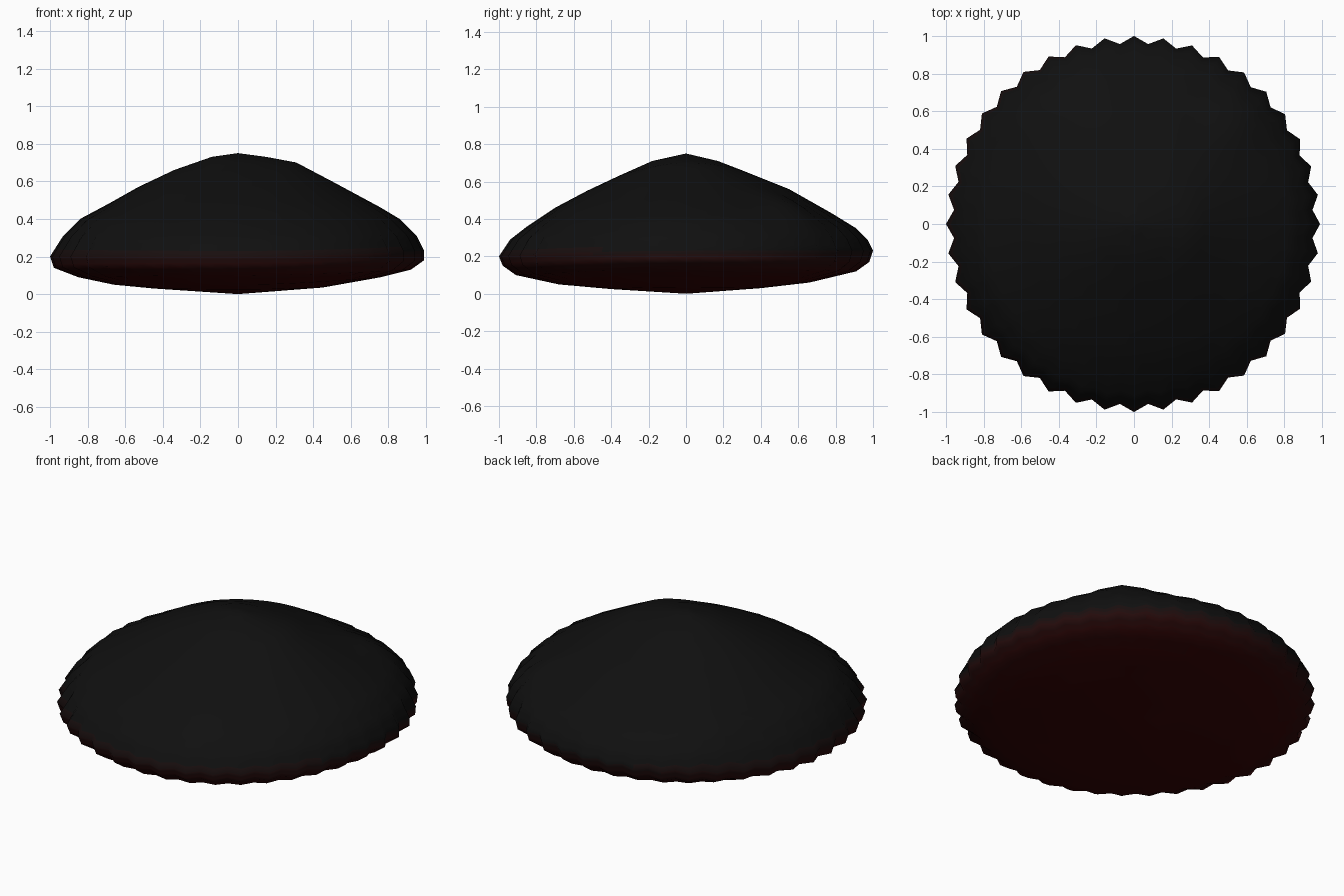
import bpy, bmesh, math

if "Cube" in bpy.data.objects:
    bpy.data.objects.remove(bpy.data.objects["Cube"])

# Cross-section (radius, height) from apex to base, in four directions
PROFILES = [
    [(0, .75), (.15, .73), (.31, .70), (.5, .60), (.76, .46), (.86, .40), (.95, .31),
     (.99, .23), (.99, .18), (.92, .13), (.76, .09), (.45, .035), (0, 0)],   # +x
    [(0, .75), (.17, .71), (.3, .66), (.55, .56), (.78, .43), (.91, .35), (.97, .29),
     (1, .23), (.98, .17), (.91, .12), (.66, .06), (.4, .03), (0, 0)],       # +y
    [(0, .75), (.14, .73), (.34, .66), (.53, .57), (.69, .48), (.84, .40), (.93, .31),
     (1, .20), (.98, .14), (.85, .09), (.66, .05), (.45, .03), (0, 0)],      # -x
    [(0, .75), (.18, .71), (.36, .63), (.53, .55), (.7, .46), (.85, .36), (.94, .29),
     (1, .20), (.98, .15), (.91, .10), (.68, .05), (.4, .025), (0, 0)],      # -y
]
LUMPS = [(.55, .55, .04, .16), (-.58, .58, .025, .16)]   # x, y, height, width
TEETH, STEPS, BANDS = 40, 3, 8
SEGS = TEETH * 2


def profile_point(seg, t):
    """Blend the neighbouring profiles at angle step seg, profile position t."""
    q = seg / SEGS * 4
    a, b = PROFILES[int(q) % 4], PROFILES[(int(q) + 1) % 4]
    w = (1 - math.cos((q % 1) * math.pi)) / 2
    i = min(int(t), 11)
    f = t - i
    def along(p, k):
        return p[i][k] * (1 - f) + p[i + 1][k] * f
    return [along(a, k) * (1 - w) + along(b, k) * w for k in (0, 1)]


def shell_vertex(seg, t):
    r, z = profile_point(seg, t)
    if seg % 2:
        r *= 1 - .04 * min(1, r) ** 5       # pleated rim
    ang = 2 * math.pi * seg / SEGS
    x, y = r * math.cos(ang), r * math.sin(ang)
    if t < 7:
        for lx, ly, h, w in LUMPS:
            z += h * math.exp(-((x - lx) ** 2 + (y - ly) ** 2) / w ** 2)
    return x, y, z


# Closed, pleated cap
bm = bmesh.new()
top = bm.verts.new((0, 0, .75))
base = bm.verts.new((0, 0, 0))
rings = [[bm.verts.new(shell_vertex(s, k / STEPS)) for s in range(SEGS)]
         for k in range(1, 12 * STEPS)]
for s in range(SEGS):
    n = (s + 1) % SEGS
    bm.faces.new((top, rings[0][s], rings[0][n]))
    bm.faces.new((base, rings[-1][n], rings[-1][s]))
    for a, b in zip(rings, rings[1:]):
        bm.faces.new((a[s], b[s], b[n], a[n]))
bmesh.ops.recalc_face_normals(bm, faces=bm.faces[:])

# Colour bands fade from red underside to black crown
for f in bm.faces:
    z = f.calc_center_median().z
    fade = max(0, min(1, (z - .08) / .17))
    f.material_index = round(fade * (BANDS - 1))
    f.smooth = True
mesh = bpy.data.meshes.new("pleated_cap")
bm.to_mesh(mesh)
bm.free()
cap = bpy.data.objects.new("pleated_cap", mesh)
bpy.context.collection.objects.link(cap)
RED, BLACK = (.035, .001, .001), (.005, .005, .005)
for i in range(BANDS):
    w = i / (BANDS - 1)
    mat = bpy.data.materials.new(f"fade_{i}")
    mat.diffuse_color = [r * (1 - w) + k * w for r, k in zip(RED, BLACK)] + [1]
    mat.use_nodes = True
    mat.node_tree.nodes["Principled BSDF"].inputs["Base Color"].default_value = mat.diffuse_color
    mesh.materials.append(mat)
